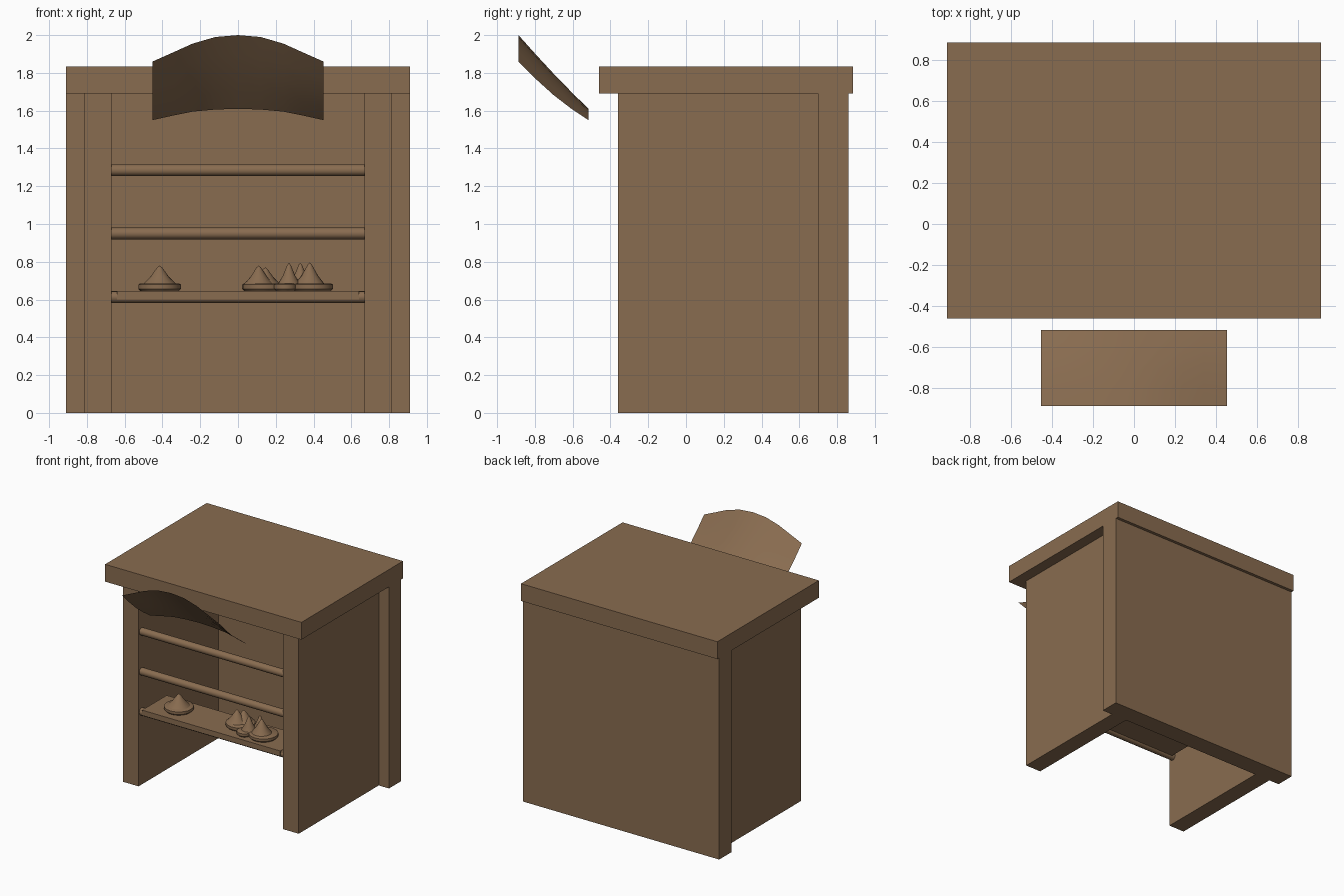
import bpy, bmesh, math

cube = bpy.data.objects.get("Cube")
if cube:
    bpy.data.objects.remove(cube, do_unlink=True)

wood = bpy.data.materials.new("brown_wood")
wood.use_nodes = True
wood.diffuse_color = (0.25, 0.15, 0.08, 1)
wood.node_tree.nodes["Principled BSDF"].inputs["Base Color"].default_value = wood.diffuse_color


def finish(name, bm, smooth=False):
    mesh = bpy.data.meshes.new(name)
    bm.to_mesh(mesh)
    bm.free()
    mesh.materials.append(wood)
    obj = bpy.data.objects.new(name, mesh)
    bpy.context.collection.objects.link(obj)
    if smooth:
        bpy.ops.object.select_all(action='DESELECT')
        obj.select_set(True)
        bpy.context.view_layer.objects.active = obj
        bpy.ops.object.shade_smooth_by_angle(angle=math.radians(35))
    return obj


def box(name, low, high):
    bm = bmesh.new()
    bmesh.ops.create_cube(bm, size=1)
    for v in bm.verts:
        v.co = [(a + b) / 2 + c * (b - a) for a, b, c in zip(low, high, v.co)]
    return finish(name, bm)


def rail(name, z):
    bm = bmesh.new()
    bmesh.ops.create_cone(bm, cap_ends=True, segments=16, radius1=0.031, radius2=0.031, depth=1.34)
    for v in bm.verts:
        x, y, along = v.co
        v.co = (along, y - 0.32, x + z)
    return finish(name, bm, True)


def lathe(name, profile, x, y, z, sides=20):
    """Turn an (radius, height) profile around the vertical axis."""
    bm = bmesh.new()
    verts = [bm.verts.new((x + r, y, z + h)) for r, h in profile]
    edges = [bm.edges.new(pair) for pair in zip(verts, verts[1:])]
    bmesh.ops.spin(bm, geom=verts + edges, cent=(x, y, 0), axis=(0, 0, 1),
                   angle=math.tau, steps=sides)
    bmesh.ops.remove_doubles(bm, verts=bm.verts, dist=0.0005)
    bmesh.ops.recalc_face_normals(bm, faces=bm.faces)
    return finish(name, bm, True)


# Stall body: two walls, back panel and overhanging top
box("right_wall", (-0.815, -0.36, 0), (-0.67, 0.70, 1.69))
box("left_wall", (0.67, -0.36, 0), (0.815, 0.70, 1.69))
box("back_panel", (-0.91, 0.70, 0), (0.91, 0.86, 1.69))
box("roof_slab", (-0.91, -0.46, 1.69), (0.91, 0.885, 1.835))

# Rails and display shelf
for name, z in (("upper_rail", 1.285), ("middle_rail", 0.95), ("shelf_rail", 0.613)):
    rail(name, z)
box("shelf", (-0.64, -0.355, 0.60), (0.64, -0.03, 0.645))

# Plates and the pointed heaps on them
for i, (x, y, r) in enumerate([(-0.415, -0.19, 0.113), (0.135, -0.16, 0.113),
                               (0.25, -0.27, 0.06), (0.39, -0.22, 0.113)]):
    lathe(f"plate_{i + 1}", [(0, 0), (r - 0.012, 0), (r, 0.012), (r, 0.034),
                             (r - 0.01, 0.04), (0, 0.04)], x, y, 0.645)
for i, (x, y, r, h) in enumerate([(-0.415, -0.19, 0.09, 0.10), (0.11, -0.17, 0.08, 0.10),
                                  (0.145, -0.13, 0.08, 0.09), (0.27, -0.24, 0.06, 0.115),
                                  (0.33, -0.18, 0.06, 0.115), (0.38, -0.23, 0.08, 0.115)]):
    lathe(f"heap_{i + 1}", [(r, 0), (r * 0.55, h * 0.4), (r * 0.15, h * 0.9), (0, h)],
          x, y, 0.68)

# Curved awning: (x, outer height, inner height) sections, mirrored across x
half = [(0, 2.0, 1.61), (0.12, 1.99, 1.606), (0.24, 1.955, 1.595),
        (0.34, 1.91, 1.575), (0.453, 1.86, 1.55)]
sections = [(-x, a, b) for x, a, b in half[:0:-1]] + half
bm = bmesh.new()
steps = 4
columns = []
for x, outer, inner in sections:
    column = []
    for j in range(steps + 1):
        t = j / steps
        sag = (0.008 + 0.03 * abs(x)) * math.sin(math.pi * t)
        column.append(bm.verts.new((x, -0.887 + 0.37 * t, outer + (inner - outer) * t - sag)))
    columns.append(column)
for a, b in zip(columns, columns[1:]):
    for j in range(steps):
        bm.faces.new((a[j], b[j], b[j + 1], a[j + 1]))
finish("awning", bm, True)
